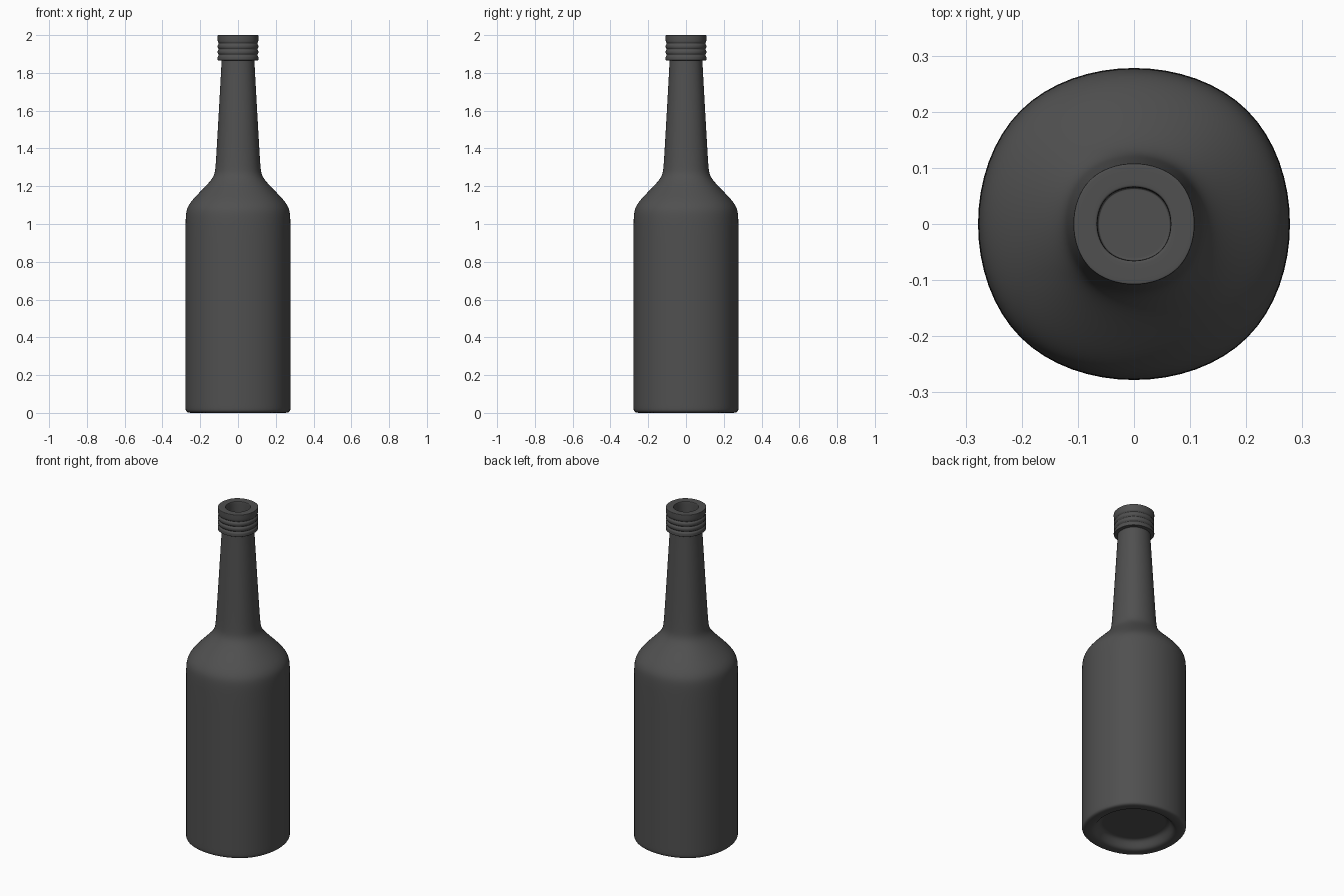
import bpy, bmesh

if "Cube" in bpy.data.objects:
    bpy.data.objects.remove(bpy.data.objects["Cube"])

glass = bpy.data.materials.new("dark grey")
glass.diffuse_color = (0.08, 0.08, 0.08, 1)
glass.use_nodes = True
glass.node_tree.nodes["Principled BSDF"].inputs["Base Color"].default_value = glass.diffuse_color

# Bottle profile (radius, z) from the base recess up, over the rim and into the mouth
profile = [(0.17, 0.05), (0.19, 0.045), (0.21, 0.008), (0.23, 0.0), (0.262, 0.0),
           (0.278, 0.008), (0.278, 0.04), (0.278, 0.2), (0.278, 0.9), (0.278, 1.04),
           (0.270, 1.09), (0.232, 1.14), (0.145, 1.225), (0.122, 1.265), (0.117, 1.32),
           (0.090, 1.80), (0.087, 1.86), (0.087, 1.865), (0.089, 1.866),
           (0.105, 1.866), (0.108, 1.867), (0.108, 1.872)]
# Collar grooves
for z in (1.895, 1.925, 1.955):
    profile += [(0.108, z - 0.007), (0.102, z - 0.003), (0.102, z + 0.003), (0.108, z + 0.007)]
# Rim and mouth
profile += [(0.108, 1.993), (0.108, 1.999), (0.105, 2.0), (0.070, 2.0), (0.066, 1.999),
            (0.065, 1.99), (0.065, 1.91), (0.065, 1.902), (0.062, 1.90)]

# Four-sided rings, rounded by subdivision (which shrinks the square by 11/12)
bm = bmesh.new()
rings = []
for r, z in profile:
    a = r * 12 / 11
    rings.append([bm.verts.new((x * a, y * a, z)) for x, y in ((-1, -1), (1, -1), (1, 1), (-1, 1))])
for lo, hi in zip(rings, rings[1:]):
    for i in range(4):
        j = (i + 1) % 4
        bm.faces.new((lo[i], lo[j], hi[j], hi[i]))
# Flat caps of the base recess and mouth
for ring in (rings[0][::-1], rings[-1]):
    cap = bm.faces.new(ring)
    bmesh.ops.inset_region(bm, faces=[cap], thickness=0.01)
bmesh.ops.recalc_face_normals(bm, faces=bm.faces)
for f in bm.faces:
    f.smooth = True

mesh = bpy.data.meshes.new("bottle")
bm.to_mesh(mesh)
bm.free()
mesh.materials.append(glass)
bottle = bpy.data.objects.new("bottle", mesh)
bpy.context.collection.objects.link(bottle)
sub = bottle.modifiers.new("round", 'SUBSURF')
sub.levels = sub.render_levels = 4
